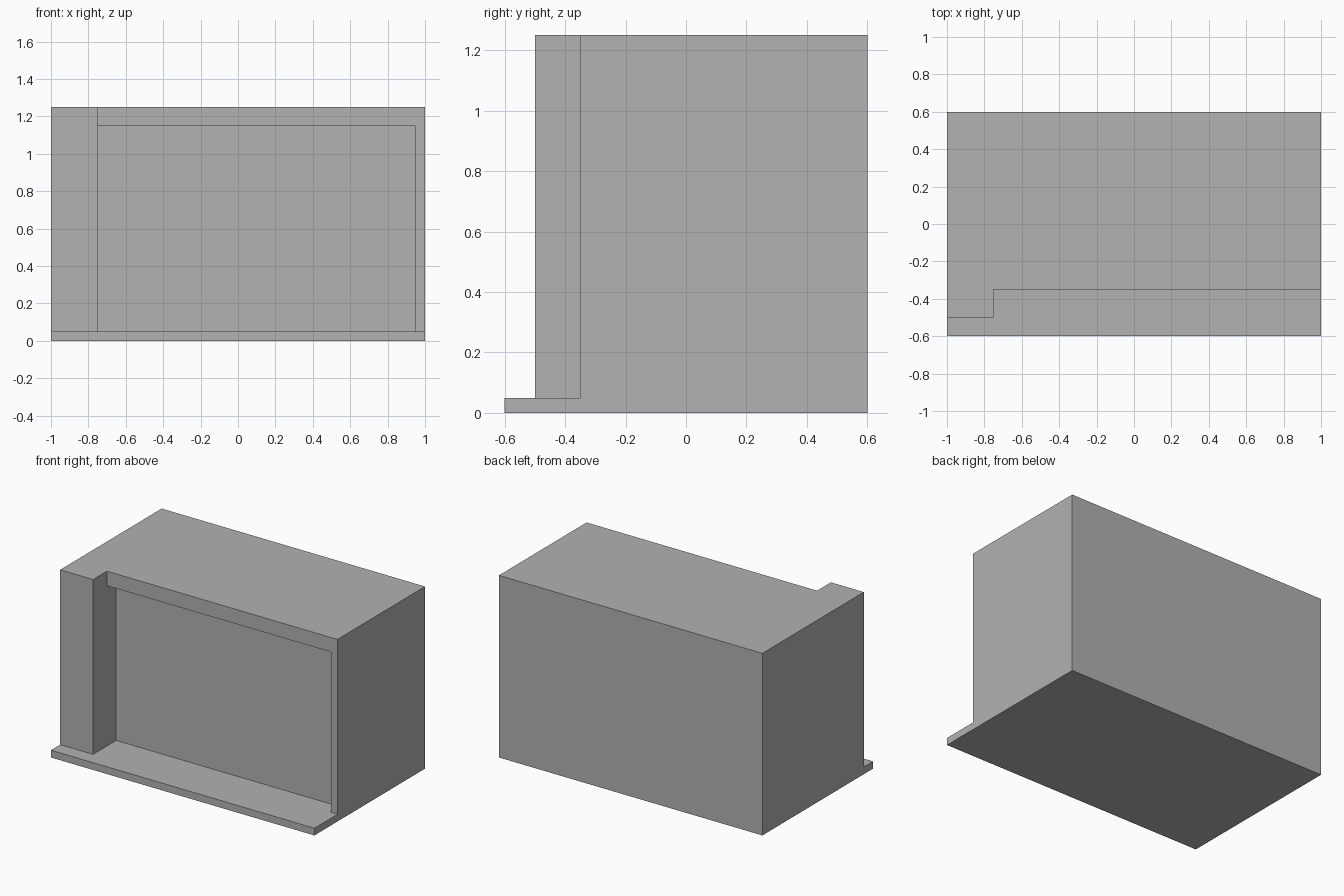
import bpy
import bmesh
from mathutils import Vector

default = bpy.data.objects.get("Cube")
if default:
    bpy.data.objects.remove(default, do_unlink=True)

grey = bpy.data.materials.new("plain_grey")
grey.use_nodes = True
colour = (0.445, 0.445, 0.445, 1)
grey.diffuse_color = colour
grey.node_tree.nodes["Principled BSDF"].inputs["Base Color"].default_value = colour


def box(name, low, high):
    """Box between two opposite corners."""
    low, high = Vector(low), Vector(high)
    bm = bmesh.new()
    bmesh.ops.create_cube(bm, size=1)
    for v in bm.verts:
        v.co = (low + high) / 2 + v.co * (high - low)
    mesh = bpy.data.meshes.new(name)
    bm.to_mesh(mesh)
    bm.free()
    mesh.materials.append(grey)
    obj = bpy.data.objects.new(name, mesh)
    bpy.context.collection.objects.link(obj)
    return obj


# Solid block that the front is carved from
base_top = 0.05
body = box("building_body", (-1, -0.6, 0), (1, 0.6, 1.25))

# Cutters: ledge in front of the pillar, step beside it, recessed panel
cutters = [
    box("ledge_cutter", (-1.5, -1, base_top), (1.5, -0.5, 2)),
    box("step_cutter", (-0.75, -1, base_top), (1.5, -0.35, 2)),
    box("panel_cutter", (-0.75, -1, base_top), (0.95, -0.25, 1.15)),
]
for cutter in cutters:
    cutter.hide_render = True
    mod = body.modifiers.new(cutter.name, 'BOOLEAN')
    mod.operation = 'DIFFERENCE'
    mod.solver = 'EXACT'
    mod.object = cutter

# Bake the cuts into the body and drop the cutters
bpy.context.view_layer.update()
graph = bpy.context.evaluated_depsgraph_get()
body.data = bpy.data.meshes.new_from_object(body.evaluated_get(graph))
body.modifiers.clear()
for cutter in cutters:
    bpy.data.objects.remove(cutter, do_unlink=True)

# Merge coplanar leftovers into clean flat faces
bm = bmesh.new()
bm.from_mesh(body.data)
bmesh.ops.remove_doubles(bm, verts=bm.verts, dist=0.0001)
bmesh.ops.dissolve_limit(bm, angle_limit=0.01, verts=bm.verts, edges=bm.edges)
bm.to_mesh(body.data)
bm.free()
